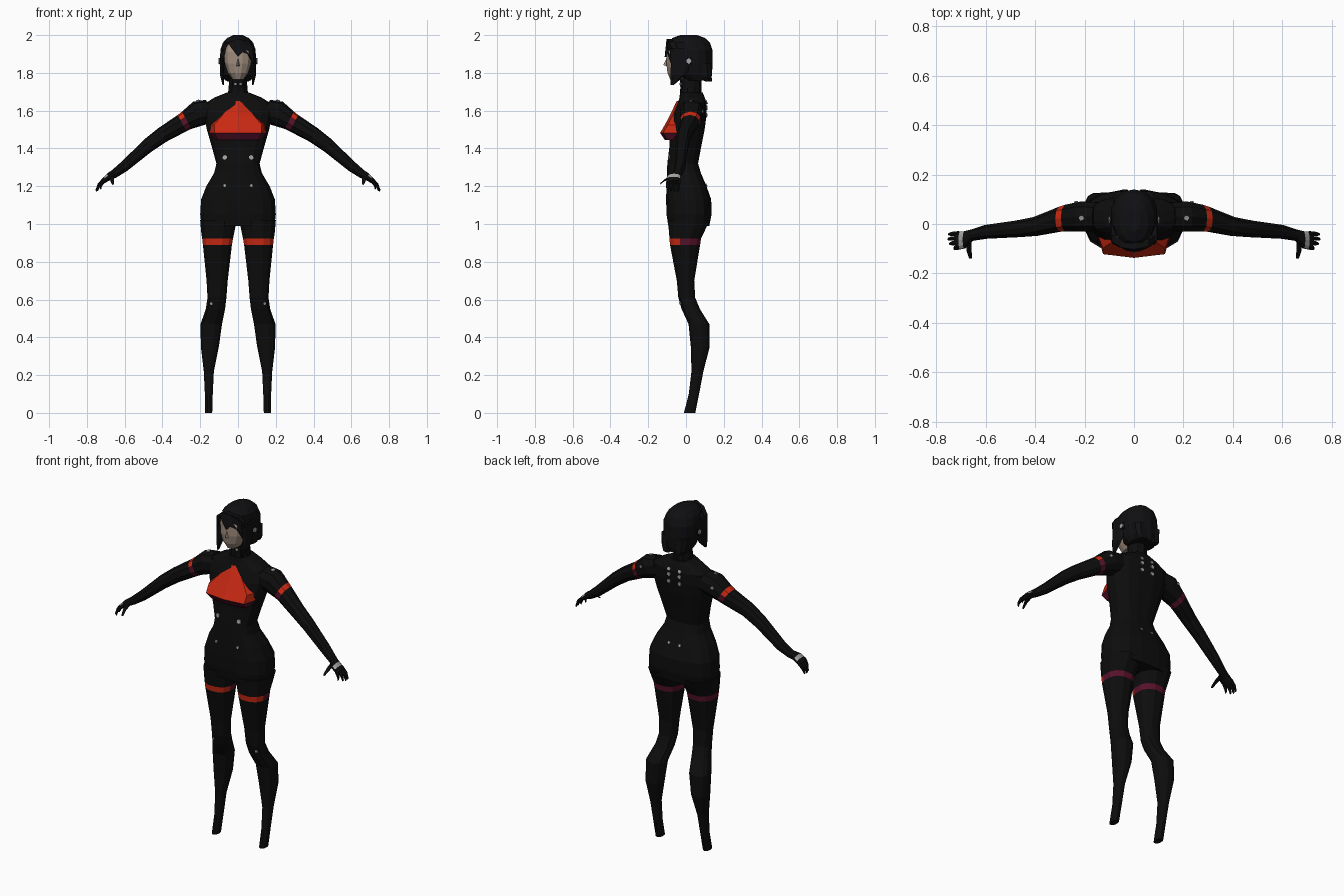
import bpy, bmesh, math
from mathutils import Vector as V
from mathutils.bvhtree import BVHTree


def material(name, rgb):
    m = bpy.data.materials.new(name)
    m.diffuse_color = (*rgb, 1)
    return m


BLACK = material("black suit", (0.004, 0.004, 0.004))
HAIR = material("black hair", (0.005, 0.005, 0.006))
RED = material("red", (0.58, 0.022, 0.006))
PURPLE = material("dark purple", (0.10, 0.006, 0.025))
SKIN = material("skin", (0.34, 0.26, 0.20))
GREY = material("grey", (0.38, 0.38, 0.38))


def finish(name, bm, mats, mirror=False):
    me = bpy.data.meshes.new(name)
    bm.to_mesh(me)
    bm.free()
    for m in mats:
        me.materials.append(m)
    ob = bpy.data.objects.new(name, me)
    bpy.context.collection.objects.link(ob)
    if mirror:
        mod = ob.modifiers.new("mirror", 'MIRROR')
        mod.use_mirror_merge = False
    return ob


def loft(name, rings, n=12, e=1.0, mats=(BLACK,), rule=None, mirror=False):
    """Skin over rings (centre, u, v); e < 1 makes the section boxier."""
    bm = bmesh.new()
    loops = []
    for c, u, v in rings:
        loop = []
        for i in range(n):
            a = 2 * math.pi * (i + 0.5) / n
            p, q = math.cos(a), math.sin(a)
            p = math.copysign(abs(p) ** e, p)
            q = math.copysign(abs(q) ** e, q)
            loop.append(bm.verts.new(c + u * p + v * q))
        loops.append(loop)
    bands = {}
    for k in range(len(loops) - 1):
        for i in range(n):
            j = (i + 1) % n
            f = bm.faces.new((loops[k][i], loops[k][j], loops[k + 1][j], loops[k + 1][i]))
            bands[f] = k
    bm.faces.new(loops[0])
    bm.faces.new(loops[-1])
    bmesh.ops.recalc_face_normals(bm, faces=bm.faces[:])
    if rule:
        for f, k in bands.items():
            f.material_index = rule(k, f.normal)
    return finish(name, bm, mats, mirror)


def level(z, x0, x1, y0, y1):
    """Horizontal ring filling the given x and y range."""
    return (V(((x0 + x1) / 2, (y0 + y1) / 2, z)), V(((x1 - x0) / 2, 0, 0)), V((0, (y1 - y0) / 2, 0)))


def prism(name, outline, y_of, thick, mat, mirror=False):
    """Plate with an x-z outline, its front following y_of(x, z)."""
    bm = bmesh.new()
    front = [bm.verts.new((x, y_of(x, z), z)) for x, z in outline]
    back = [bm.verts.new((x, y_of(x, z) + thick, z)) for x, z in outline]
    bm.faces.new(front)
    bm.faces.new(back[::-1])
    for i in range(len(front)):
        j = (i + 1) % len(front)
        bm.faces.new((front[i], back[i], back[j], front[j]))
    bmesh.ops.triangulate(bm, faces=[f for f in bm.faces if len(f.verts) > 4])
    bmesh.ops.recalc_face_normals(bm, faces=bm.faces[:])
    return finish(name, bm, [mat], mirror)


# torso, from crotch to collar
torso = loft("torso", [level(z, -w, w, a, b) for z, w, a, b in (
    (0.99, 0.195, -0.095, 0.125), (1.05, 0.203, -0.105, 0.137), (1.13, 0.198, -0.107, 0.135),
    (1.2, 0.17, -0.105, 0.11), (1.27, 0.128, -0.102, 0.08), (1.32, 0.116, -0.1, 0.065),
    (1.4, 0.138, -0.09, 0.08), (1.5, 0.167, -0.085, 0.1), (1.58, 0.185, -0.068, 0.11),
    (1.64, 0.175, -0.045, 0.11), (1.67, 0.125, -0.035, 0.1), (1.695, 0.062, -0.032, 0.09))], 16, 0.72)
neck = loft("neck", [level(z, -w, w, a, 0.082) for z, w, a in (
    (1.66, 0.06, -0.035), (1.72, 0.052, -0.03), (1.82, 0.048, -0.035))], 10)

# legs with two-tone thigh bands
leg = loft("legs", [level(*r) for r in (
    (1.02, 0.004, 0.203, -0.1, 0.13), (0.96, 0.016, 0.198, -0.093, 0.1),
    (0.922, 0.024, 0.192, -0.09, 0.082), (0.89, 0.03, 0.188, -0.087, 0.077),
    (0.7, 0.053, 0.168, -0.05, 0.045), (0.61, 0.06, 0.163, -0.042, 0.05),
    (0.55, 0.067, 0.172, -0.025, 0.075), (0.47, 0.083, 0.2, 0.012, 0.125),
    (0.35, 0.1, 0.198, 0.024, 0.127), (0.22, 0.127, 0.182, 0.028, 0.093),
    (0.1, 0.133, 0.176, 0.014, 0.07), (0.0, 0.136, 0.174, -0.012, 0.05))], 12, 0.85,
    (BLACK, RED, PURPLE), lambda k, n: 0 if k != 2 else (1 if n.y < -0.3 else 2), True)


# arms, hands and their bands
def tilted(x, y, z, ry, rv):
    return (V((x, y, z)), V((0, ry, 0)), V((0.47, 0, 0.88)) * rv)


def arm_rule(k, n):
    if k == 2:
        return 1 if n.z > 0.3 else 2
    return 3 if k == 8 and n.z > 0.6 else 0


arm = loft("arms", [tilted(*r) for r in (
    (0.14, 0.03, 1.60, 0.06, 0.065), (0.205, 0.03, 1.587, 0.064, 0.069),
    (0.272, 0.024, 1.549, 0.056, 0.052), (0.296, 0.02, 1.534, 0.052, 0.049),
    (0.4, -0.01, 1.472, 0.04, 0.042), (0.475, -0.02, 1.417, 0.035, 0.038),
    (0.6, -0.032, 1.307, 0.029, 0.029), (0.655, -0.045, 1.266, 0.024, 0.023),
    (0.685, -0.064, 1.25, 0.036, 0.019), (0.703, -0.066, 1.236, 0.038, 0.016),
    (0.722, -0.066, 1.22, 0.035, 0.012))], 10, 0.9,
    (BLACK, RED, PURPLE, GREY), arm_rule, True)


def finger(name, path, r):
    u, v = V((0, 1, 0)), V((0.47, 0, 0.88))
    if abs(path[-1][1] - path[0][1]) > 0.03:
        u, v = V((1, 0, 0)), V((0, 0.5, 0.86))
    loft(name, [(V(p), u * r * s, v * r * s) for p, s in zip(path, (1.1, 1, 0.6))], 6, mirror=True)


for i in range(4):
    y = -0.038 - 0.019 * i
    d = (0.004, 0.006, 0.0, -0.018)[i]
    finger("finger_%d" % (i + 1), [(0.71, y, 1.232), (0.735 + d * 0.5, y - 0.002, 1.205),
                                   (0.746 + d, y - 0.004, 1.177 - d * 0.4)], 0.0095)
finger("thumb", [(0.668, -0.07, 1.252), (0.667, -0.108, 1.236), (0.662, -0.137, 1.213)], 0.0115)

# chest panel: red above, dark strip underneath
bm = bmesh.new()
rows = []
for z, w, yb, yf in ((1.65, 0.022, -0.02, -0.05), (1.575, 0.098, -0.04, -0.085), (1.525, 0.148, -0.04, -0.112),
                     (1.482, 0.147, -0.05, -0.137), (1.445, 0.125, -0.05, -0.112)):
    rows.append([bm.verts.new(p) for p in (
        (-w, yb, z), (-w * 0.85, yf + 0.015, z), (0, yf, z), (w * 0.85, yf + 0.015, z), (w, yb, z))])
for k in range(4):
    for i in range(5):
        j = (i + 1) % 5
        f = bm.faces.new((rows[k][i], rows[k + 1][i], rows[k + 1][j], rows[k][j]))
        f.material_index = int(k == 3)
bm.faces.new(rows[0])
bm.faces.new(rows[-1]).material_index = 1
bmesh.ops.recalc_face_normals(bm, faces=bm.faces[:])
finish("chest_panel", bm, [RED, PURPLE])

# face and nose
loft("face", [level(z, -w, w, yf, 0.03) for z, w, yf in (
    (1.765, 0.03, -0.085), (1.8, 0.055, -0.1), (1.85, 0.072, -0.106), (1.91, 0.075, -0.104),
    (1.96, 0.06, -0.09))], 12, 0.85, (SKIN,))
bm = bmesh.new()
a, b, c, d = (bm.verts.new(p) for p in (
    (0, -0.1, 1.885), (-0.012, -0.1, 1.835), (0.012, -0.1, 1.835), (0, -0.12, 1.842)))
for tri in ((a, b, d), (a, d, c), (b, c, d), (a, c, b)):
    bm.faces.new(tri)
bmesh.ops.recalc_face_normals(bm, faces=bm.faces[:])
finish("nose", bm, [SKIN])

# hair: cap, swept fringe and side locks
hair = loft("hair_cap", [level(z, -w, w, a, b) for z, w, a, b in (
    (1.76, 0.07, 0.0, 0.13), (1.79, 0.085, -0.04, 0.138), (1.85, 0.094, -0.06, 0.14),
    (1.92, 0.095, -0.072, 0.14), (1.96, 0.082, -0.092, 0.127), (1.985, 0.058, -0.072, 0.1),
    (2.0, 0.025, -0.03, 0.06))], 14, 0.9, (HAIR,))


def brow(x, z):
    return -0.113 + 5.0 * x * x + 4.0 * max(0, z - 1.93) ** 2


prism("fringe", [(-0.055, 1.96), (-0.03, 1.925), (0.0, 1.885), (0.025, 1.91), (0.06, 1.895),
                 (0.085, 1.84), (0.09, 1.92), (0.06, 1.965), (0.0, 1.98)], brow, 0.03, HAIR)
prism("fringe_side", [(-0.05, 1.965), (-0.062, 1.93), (-0.078, 1.86), (-0.092, 1.86), (-0.09, 1.93)],
      brow, 0.03, HAIR)
loft("side_locks", [level(*r) for r in (
    (1.93, 0.07, 0.094, -0.085, 0.03), (1.85, 0.071, 0.098, -0.08, 0.03),
    (1.79, 0.073, 0.097, -0.082, 0.0), (1.735, 0.074, 0.082, -0.082, -0.066))], 6, 0.8, (HAIR,), mirror=True)
loft("nape_locks", [level(*r) for r in (
    (1.85, 0.01, 0.088, 0.04, 0.135), (1.78, 0.01, 0.08, 0.055, 0.138),
    (1.755, 0.015, 0.06, 0.1, 0.14))], 8, 0.8, (HAIR,), mirror=True)


# small grey markers lying on the surface
def markers(name, target, spots):
    me = target.data
    tree = BVHTree.FromPolygons([v.co for v in me.vertices], [p.vertices[:] for p in me.polygons])
    bm = bmesh.new()
    for x, y, z, r in spots:
        loc, nor, _, _ = tree.find_nearest(V((x, y, z)))
        mat = nor.to_track_quat('Z', 'Y').to_matrix().to_4x4()
        mat.translation = loc + nor * 0.002
        bmesh.ops.create_cone(bm, cap_ends=True, segments=6, radius1=r, radius2=r, depth=0.006, matrix=mat)
    finish(name, bm, [GREY], True)


markers("torso_markers", torso, [
    (0.075, -0.12, 1.355, 0.013), (0.075, -0.13, 1.205, 0.008), (0.035, 0.14, 1.655, 0.011),
    (0.035, 0.14, 1.615, 0.011), (0.035, 0.14, 1.57, 0.011), (0.035, 0.14, 1.22, 0.008)])
markers("arm_markers", arm, [(0.215, 0.02, 1.67, 0.011), (0.24, 0.1, 1.6, 0.009)])
markers("neck_markers", neck, [(0.02, -0.05, 1.74, 0.007)])
markers("knee_markers", leg, [(0.15, -0.05, 0.575, 0.008)])
markers("ear_markers", loft("ear_pads", [level(z, 0.085, 0.099, 0.0, 0.03) for z in (1.845, 1.88)], 6, 0.6,
                            (HAIR,), mirror=True), [(0.11, 0.015, 1.863, 0.015)])
